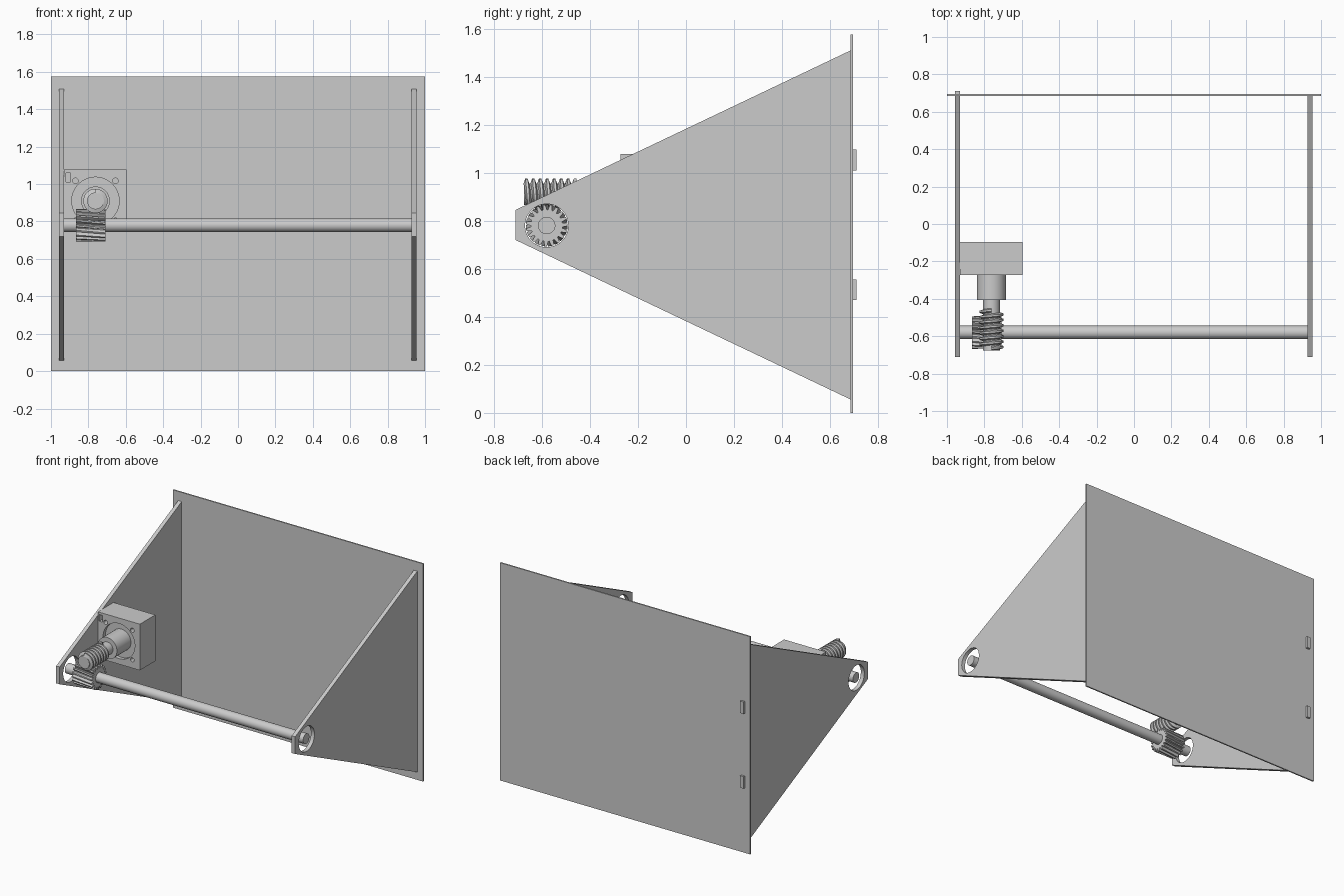
import bpy, bmesh
from math import sin, cos, pi
from mathutils import Matrix, Vector

if "Cube" in bpy.data.objects:
    bpy.data.objects.remove(bpy.data.objects["Cube"])

ROD_Y, ROD_Z = -0.58, 0.78       # axis of the cross rod
MOT_X, MOT_Z = -0.762, 0.91      # axis of the motor and worm


def finish(name, bm, smooth=False):
    bmesh.ops.recalc_face_normals(bm, faces=bm.faces)
    me = bpy.data.meshes.new(name)
    bm.to_mesh(me)
    bm.free()
    ob = bpy.data.objects.new(name, me)
    bpy.context.collection.objects.link(ob)
    if smooth:
        bpy.ops.object.select_all(action='DESELECT')
        ob.select_set(True)
        bpy.context.view_layer.objects.active = ob
        bpy.ops.object.shade_smooth_by_angle(angle=0.6)
    return ob


def box(name, x0, x1, y0, y1, z0, z1):
    bm = bmesh.new()
    bmesh.ops.create_cube(bm, size=1)
    bmesh.ops.scale(bm, verts=bm.verts, vec=(x1 - x0, y1 - y0, z1 - z0))
    bmesh.ops.translate(bm, verts=bm.verts,
                        vec=((x0 + x1) / 2, (y0 + y1) / 2, (z0 + z1) / 2))
    return finish(name, bm)


def cylinder(name, start, end, radius, sides=48):
    a, b = Vector(start), Vector(end)
    turn = Vector((0, 0, 1)).rotation_difference(b - a).to_matrix().to_4x4()
    bm = bmesh.new()
    bmesh.ops.create_cone(bm, cap_ends=True, segments=sides, radius1=radius,
                          radius2=radius, depth=(b - a).length,
                          matrix=Matrix.Translation((a + b) / 2) @ turn)
    return finish(name, bm, True)


def cut(ob, cutter):
    cutter.hide_render = True
    cutter.hide_set(True)
    mod = ob.modifiers.new("cut", 'BOOLEAN')
    mod.operation = 'DIFFERENCE'
    mod.solver = 'EXACT'
    mod.object = cutter


def skin(bm, rings):
    # closed rings joined into a capped tube
    vs = [[bm.verts.new(p) for p in r] for r in rings]
    n = len(vs[0])
    for a, b in zip(vs, vs[1:]):
        for i in range(n):
            j = (i + 1) % n
            bm.faces.new((a[i], a[j], b[j], b[i]))
    bm.faces.new(vs[0])
    bm.faces.new(vs[-1])


# back panel
box("back_panel", -1, 1, 0.685, 0.695, 0, 1.575)

# tapered side plates with a rod hole
PROFILE = [(-0.71, 0.72), (-0.71, 0.845), (0.687, 1.51), (0.687, 0.055)]
for name, x0, x1 in (("left", -0.958, -0.93), ("right", 0.927, 0.955)):
    bm = bmesh.new()
    skin(bm, [[(x, y, z) for y, z in PROFILE] for x in (x0, x1)])
    plate = finish(name + "_side_plate", bm)
    cut(plate, cylinder(name + "_hole_cutter", (x0 - 0.05, ROD_Y, ROD_Z),
                        (x1 + 0.05, ROD_Y, ROD_Z), 0.09))

# tabs of the left plate poking through the back panel
for i, z in enumerate((0.47, 1.01)):
    box(f"panel_tab_{i + 1}", -0.958, -0.93, 0.684, 0.71, z, z + 0.086)

# cross rod
cylinder("cross_rod", (-0.955, ROD_Y, ROD_Z), (0.952, ROD_Y, ROD_Z), 0.036)

# helical gear on the rod
TEETH = 19
TOOTH = [(0.0, 0.066), (0.22, 0.066), (0.34, 0.077), (0.46, 0.087),
         (0.76, 0.087), (0.88, 0.077)]
rings = []
for k in range(7):
    t = k / 6
    ring = []
    for i in range(TEETH):
        for f, r in TOOTH:
            a = 2 * pi * (i + f) / TEETH + 0.17 * t
            ring.append((-0.865 + 0.157 * t, ROD_Y + r * cos(a), ROD_Z + r * sin(a)))
    rings.append(ring)
bm = bmesh.new()
skin(bm, rings)
finish("helical_gear", bm, True)

# motor body with front recess, screw holes and a small slot
motor = box("motor_body", -0.93, -0.595, -0.272, -0.095, 0.743, 1.077)
cut(motor, cylinder("recess_cutter", (MOT_X, -0.3, MOT_Z), (MOT_X, -0.245, MOT_Z), 0.127))
for i, (sx, sz) in enumerate(((-1, -1), (-1, 1), (1, -1), (1, 1))):
    x, z = MOT_X + sx * 0.107, MOT_Z + sz * 0.107
    cut(motor, cylinder(f"screw_cutter_{i + 1}", (x, -0.3, z), (x, -0.22, z), 0.015, 24))
cut(motor, box("slot_cutter", -0.92, -0.895, -0.3, -0.2, 1.012, 1.06))

# coupling and worm shaft
cylinder("motor_coupling", (MOT_X, -0.24, MOT_Z), (MOT_X, -0.405, MOT_Z), 0.077)
cylinder("worm_shaft", (MOT_X, -0.40, MOT_Z), (MOT_X, -0.675, MOT_Z), 0.045)

# worm thread
PITCH, STEPS, TURNS = 0.029, 36, 7
SECTION = [(-0.0125, 0.042), (-0.005, 0.065), (0.005, 0.065), (0.0125, 0.042)]
rings = []
for k in range(TURNS * STEPS + 1):
    a = 2 * pi * k / STEPS
    y = -0.665 + PITCH * k / STEPS
    rings.append([(MOT_X + r * sin(a), y + d, MOT_Z + r * cos(a)) for d, r in SECTION])
bm = bmesh.new()
skin(bm, rings)
finish("worm_thread", bm, True)
